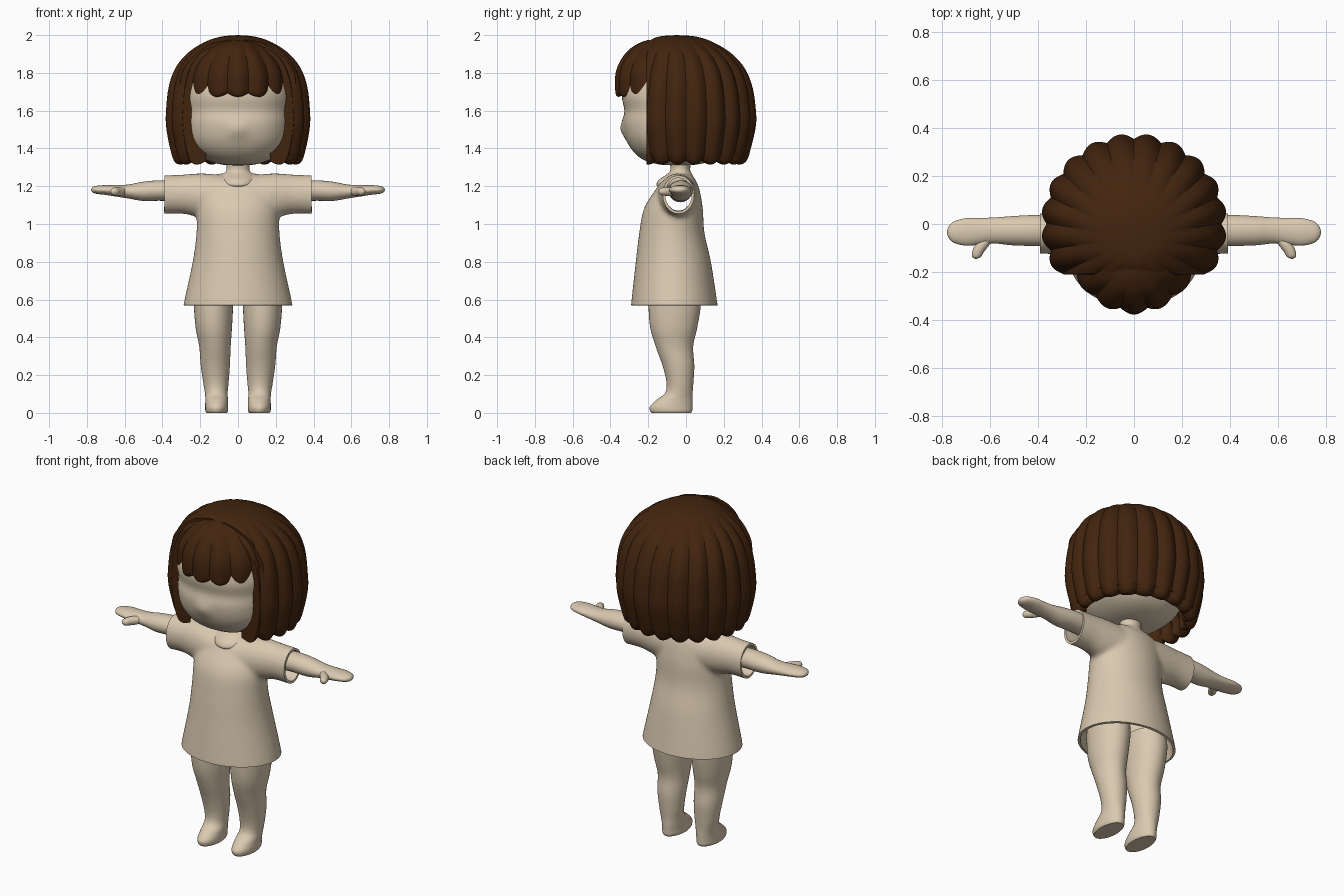
import bpy, bmesh, math
from mathutils import Vector

if "Cube" in bpy.data.objects:
    bpy.data.objects.remove(bpy.data.objects["Cube"])


def material(name, rgb):
    m = bpy.data.materials.new(name)
    m.diffuse_color = (*rgb, 1)
    m.use_nodes = True
    m.node_tree.nodes["Principled BSDF"].inputs["Base Color"].default_value = m.diffuse_color
    return m


BEIGE = material("beige", (0.70, 0.585, 0.435))
BROWN = material("dark brown", (0.055, 0.018, 0.0045))


def spline_rows(rows, steps):
    """Smooth (Catmull-Rom) interpolation between cross-section rows."""
    out = []
    for i in range(len(rows) - 1):
        p = [rows[max(0, min(len(rows) - 1, i + k))] for k in (-1, 0, 1, 2)]
        for s in range(steps):
            t = s / steps
            out.append([0.5 * (2 * b + (c - a) * t + (2 * a - 5 * b + 4 * c - d) * t * t
                               + (3 * b - a - 3 * c + d) * t ** 3) for a, b, c, d in zip(*p)])
    return out + [list(rows[-1])]


def loft(bm, rows, n=40, steps=5, power=2.0, place=None):
    """Closed loft of rows (centre a, centre b, radius a, radius b, height)."""
    rings = []
    for ca, cb, ra, rb, h in spline_rows(rows, steps):
        ring = []
        for i in range(n):
            th = math.tau * i / n
            c, s = math.cos(th), math.sin(th)
            p = (ca + max(ra, 0) * math.copysign(abs(c) ** (2 / power), c),
                 cb + max(rb, 0) * math.copysign(abs(s) ** (2 / power), s), h)
            ring.append(bm.verts.new(place(p, th) if place else p))
        rings.append(ring)
    for r0, r1 in zip(rings, rings[1:]):
        for i in range(n):
            j = (i + 1) % n
            bm.faces.new((r0[i], r0[j], r1[j], r1[i]))
    bm.faces.new(rings[0])
    bm.faces.new(rings[-1])


def finish(name, bm, mat, angle=45):
    bmesh.ops.remove_doubles(bm, verts=bm.verts, dist=1e-4)
    bmesh.ops.recalc_face_normals(bm, faces=bm.faces)
    me = bpy.data.meshes.new(name)
    bm.to_mesh(me)
    bm.free()
    me.materials.append(mat)
    ob = bpy.data.objects.new(name, me)
    bpy.context.collection.objects.link(ob)
    smooth(ob, angle)
    return ob


def smooth(ob, angle):
    bpy.ops.object.select_all(action='DESELECT')
    ob.select_set(True)
    bpy.context.view_layer.objects.active = ob
    bpy.ops.object.shade_smooth_by_angle(angle=math.radians(angle))


def part(name, rows, mat=BEIGE, **kw):
    bm = bmesh.new()
    loft(bm, rows, **kw)
    return finish(name, bm, mat)


# Head with a small soft nose
def nose(p, th):
    x, y, z = p
    if y < -0.1:
        y -= 0.016 * math.exp(-(x / 0.045) ** 2 - ((z - 1.50) / 0.045) ** 2)
        y += 0.012 * math.exp(-((z - 1.60) / 0.05) ** 2)
    return x, y, z


part("head", [(0, -.04, 0, 0, 1.31), (0, -.04, .09, .10, 1.315), (0, -.04, .17, .185, 1.34),
              (0, -.04, .235, .24, 1.385), (0, -.04, .272, .277, 1.45), (0, -.04, .283, .295, 1.53),
              (0, -.04, .285, .298, 1.60), (0, -.04, .285, .297, 1.70), (0, -.04, .24, .25, 1.82),
              (0, -.04, .10, .10, 1.88)], n=96, power=2.4, place=nose)

# Neck flaring into the neckline
part("neck", [(0, -.075, .05, .05, 1.185), (0, -.068, .085, .088, 1.205), (0, -.05, .10, .092, 1.235),
              (0, -.035, .085, .068, 1.262), (0, -.03, .06, .052, 1.288), (0, -.03, .068, .06, 1.36)])


# Hair cap: scalloped shell, flat at the front, open under the chin
def cap_shape(p, th):
    x, y, z = p
    dip = 1 - abs(math.sin(10 * (th - math.pi / 2)))
    k = 1 - 0.06 * dip * max(0, min(1, (2 - z) / 0.1))
    x, y = x * k, max(y * k, -0.21)
    if z < 1.36:
        z += 0.02 * dip
    if abs(x) < 0.17 and y < -0.12:
        z = max(z, 1.45)
    return x, y, z


part("hair_cap", [(0, 0, 0, 0, 1.50), (0, 0, .26, .24, 1.45), (0, 0, .285, .262, 1.335),
                  (0, 0, .31, .285, 1.315), (0, 0, .343, .325, 1.335), (0, 0, .368, .352, 1.42),
                  (0, 0, .385, .374, 1.52), (0, 0, .385, .374, 1.60), (0, 0, .372, .357, 1.72),
                  (0, -.005, .338, .322, 1.82), (0, -.015, .275, .262, 1.90), (0, -.03, .185, .18, 1.96),
                  (0, -.045, .09, .10, 1.992), (0, -.05, 0, 0, 2.0)],
     BROWN, n=240, place=cap_shape)


# Fringe: five lobes across the forehead
def fringe_shape(p, th):
    x, y, z = p
    dip = 1 - abs(math.cos(8 * (th + math.pi / 2)))
    k = 1 - 0.055 * dip * max(0, min(1, (1.98 - z) / 0.1))
    if z < 1.70:
        z += 0.018 * dip
    return x * k, min(y * k, -0.19), z


part("hair_fringe", [(0, 0, .20, .22, 1.72), (0, 0, .27, .335, 1.68), (0, 0, .295, .362, 1.675),
                     (0, 0, .305, .374, 1.70), (0, 0, .30, .374, 1.79), (0, 0, .262, .35, 1.86),
                     (0, 0, .20, .305, 1.92), (0, 0, .13, .25, 1.957), (0, 0, .05, .20, 1.975)],
     BROWN, n=224, place=fringe_shape)

# Dress: torso and sleeves fused, trimmed at the hems, given cloth thickness
bm = bmesh.new()
loft(bm, [(0, -.06, .292, .232, .53), (0, -.062, .287, .228, .58), (0, -.067, .24, .199, .80),
          (0, -.075, .22, .173, .95), (0, -.067, .217, .156, 1.08), (0, -.045, .20, .117, 1.18),
          (0, -.03, .17, .08, 1.235), (0, -.025, .10, .045, 1.268)], n=64)
for side in (1, -1):
    loft(bm, [(-.05, 1.14, .12, .11, 0), (-.045, 1.15, .10, .118, .18), (-.04, 1.158, .087, .103, .30),
              (-.04, 1.154, .084, .104, .43)], place=lambda p, th: (side * p[2], p[0], p[1]))
dress = finish("dress", bm, BEIGE)
mod = dress.modifiers.new("fuse", 'REMESH')
mod.mode, mod.voxel_size = 'VOXEL', 0.012
mod = dress.modifiers.new("soften", 'SMOOTH')
mod.factor, mod.iterations = 0.5, 8
for m in ("fuse", "soften"):
    bpy.ops.object.modifier_apply(modifier=m)
bm = bmesh.new()
bm.from_mesh(dress.data)
for co, no in (((0, 0, .57), (0, 0, -1)), ((.39, 0, 0), (1, 0, 0)), ((-.39, 0, 0), (-1, 0, 0))):
    bmesh.ops.bisect_plane(bm, geom=bm.verts[:] + bm.edges[:] + bm.faces[:],
                           plane_co=co, plane_no=no, clear_outer=True)
bm.to_mesh(dress.data)
bm.free()
mod = dress.modifiers.new("cloth", 'SOLIDIFY')
mod.thickness, mod.offset = 0.014, -1
bpy.ops.object.modifier_apply(modifier="cloth")
smooth(dress, 45)
if not dress.data.materials:
    dress.data.materials.append(BEIGE)

# Arms with mitten hands and thumbs, legs with feet
for side, label in ((1, "left"), (-1, "right")):
    along_x = lambda p, th: (side * p[2], p[0], p[1])
    mirrored = lambda p, th: (side * p[0], p[1], p[2])
    part(label + "_arm", [(-.03, 1.17, .06, .055, .25), (-.027, 1.177, .064, .054, .40),
                          (-.028, 1.173, .061, .051, .50), (-.027, 1.172, .054, .037, .58),
                          (-.031, 1.176, .056, .030, .65), (-.033, 1.18, .057, .026, .70),
                          (-.034, 1.181, .044, .021, .75), (-.034, 1.181, .022, .012, .772),
                          (-.034, 1.181, 0, 0, .778)], place=along_x)
    # Thumb runs forward (-y) and slightly outward
    part(label + "_thumb", [(.605, 1.172, .03, .02, .05), (.63, 1.172, .03, .024, .085),
                            (.648, 1.172, .025, .022, .115), (.655, 1.172, .018, .016, .137),
                            (.657, 1.172, 0, 0, .146)],
         n=24, place=lambda p, th: (side * p[0], -p[2], p[1]))
    part(label + "_leg", [(.113, -.078, .054, .105, 0), (.113, -.079, .060, .112, .012),
                          (.113, -.078, .061, .112, .035), (.113, -.06, .060, .095, .07),
                          (.115, -.038, .060, .073, .105), (.117, -.032, .067, .071, .16),
                          (.120, -.040, .077, .084, .25), (.122, -.061, .083, .099, .35),
                          (.128, -.065, .096, .124, .45), (.130, -.060, .104, .138, .57),
                          (.130, -.060, .104, .130, .66)], place=mirrored)
